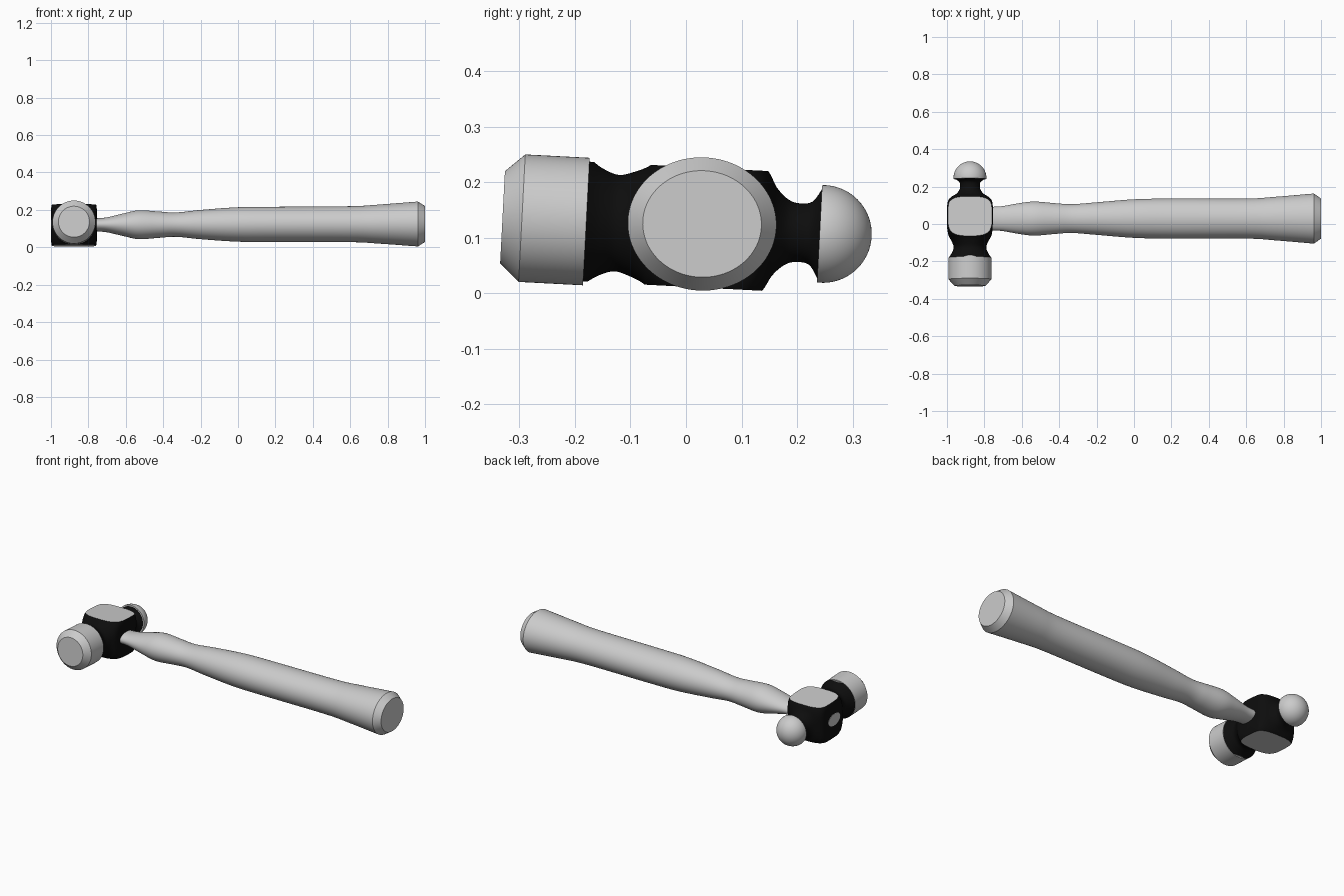
import bpy, bmesh, math
from mathutils import Matrix, Vector

if "Cube" in bpy.data.objects:
    bpy.data.objects.remove(bpy.data.objects["Cube"])


def material(name, rgb):
    m = bpy.data.materials.new(name)
    m.diffuse_color = (*rgb, 1.0)
    m.use_nodes = True
    m.node_tree.nodes["Principled BSDF"].inputs["Base Color"].default_value = m.diffuse_color
    return m


STEEL = material("bare steel grey", (0.6, 0.6, 0.6))
WOOD = material("pale grey handle", (0.6, 0.6, 0.6))
BLACK = material("black forged finish", (0.004, 0.004, 0.004))


def smooth_rows(rows, steps=6):
    """Catmull-Rom interpolation through section rows."""
    out = []
    for i in range(len(rows) - 1):
        p0, p1, p2 = rows[max(i - 1, 0)], rows[i], rows[i + 1]
        p3 = rows[min(i + 2, len(rows) - 1)]
        for s in range(steps):
            t = s / steps
            out.append(tuple(
                0.5 * (2 * b + (c - a) * t + (2 * a - 5 * b + 4 * c - d) * t * t
                       + (3 * b - a - 3 * c + d) * t ** 3)
                for a, b, c, d in zip(p0, p1, p2, p3)))
    out.append(tuple(rows[-1]))
    return out


def loft(rows, along_x=False, segs=96):
    """Rows are (position, half width, half height, superellipse power)."""
    bm = bmesh.new()
    rings = []
    for t, w, h, n in rows:
        ring = []
        for k in range(segs):
            a = 2 * math.pi * k / segs
            c, s = math.cos(a), math.sin(a)
            r = (abs(c / w) ** n + abs(s / h) ** n) ** (-1 / n)
            ring.append(bm.verts.new((t, r * c, r * s) if along_x else (r * c, t, r * s)))
        rings.append(ring)
    for r0, r1 in zip(rings, rings[1:]):
        for k in range(segs):
            j = (k + 1) % segs
            bm.faces.new((r0[k], r0[j], r1[j], r1[k]))
    bm.faces.new(rings[0])
    bm.faces.new(rings[-1])
    return bm


def finish(bm, name, mats, matrix):
    bmesh.ops.recalc_face_normals(bm, faces=bm.faces[:])
    bm.transform(matrix)
    me = bpy.data.meshes.new(name)
    bm.to_mesh(me)
    bm.free()
    ob = bpy.data.objects.new(name, me)
    bpy.context.collection.objects.link(ob)
    for m in mats:
        me.materials.append(m)
    bpy.ops.object.select_all(action='DESELECT')
    ob.select_set(True)
    bpy.context.view_layer.objects.active = ob
    bpy.ops.object.shade_smooth_by_angle(angle=math.radians(30))
    return ob


TILT = Matrix.Rotation(math.radians(-3), 4, 'X')
HEAD = Matrix.Translation((-0.877, 0, 0.1195)) @ TILT

# striking face: chamfered steel cylinder
finish(loft([(-0.331, 0.083, 0.083, 2), (-0.296, 0.115, 0.115, 2),
             (-0.18, 0.115, 0.115, 2)]), "striking_face", [STEEL], HEAD)

# black head body: round necks swelling into a squared block
body = loft(smooth_rows([
    (-0.180, 0.114, 0.114, 2), (-0.155, 0.097, 0.097, 2), (-0.125, 0.087, 0.087, 2),
    (-0.095, 0.097, 0.095, 2.3), (-0.075, 0.108, 0.104, 3), (-0.062, 0.114, 0.113, 4),
    (-0.040, 0.119, 0.121, 6), (0.0, 0.122, 0.129, 8), (0.040, 0.1225, 0.130, 8),
    (0.100, 0.1215, 0.127, 7), (0.128, 0.114, 0.119, 5), (0.145, 0.098, 0.105, 3.5),
    (0.160, 0.075, 0.079, 2.6), (0.180, 0.058, 0.060, 2), (0.200, 0.053, 0.053, 2),
    (0.225, 0.057, 0.057, 2), (0.242, 0.082, 0.082, 2)]))

# ground steel flats on the top and bottom of the block
for side in (1, -1):
    bmesh.ops.bisect_plane(body, geom=body.verts[:] + body.edges[:] + body.faces[:],
                           plane_co=Vector((0, 0, side * 0.108)),
                           plane_no=Vector((0, 0, side)), clear_outer=True)
    rim = [e for e in body.edges if e.is_boundary]
    for f in bmesh.ops.holes_fill(body, edges=rim, sides=0)["faces"]:
        f.material_index = 1
finish(body, "head_body", [BLACK, STEEL], HEAD)

# ball peen: half ball with a short straight rim
ball = [(0.241, 0.0875, 0.0875, 2)]
for i in range(24):
    a = math.radians(88 * i / 23)
    ball.append((0.247 + 0.088 * math.sin(a), 0.088 * math.cos(a), 0.088 * math.cos(a), 2))
finish(loft(ball), "ball_peen", [STEEL], HEAD)

# oval handle running through the head, flush at the far side
grip = smooth_rows([
    (-0.755, 0.063, 0.035, 2), (-0.70, 0.067, 0.040, 2), (-0.61, 0.083, 0.061, 2),
    (-0.53, 0.091, 0.077, 2), (-0.42, 0.082, 0.070, 2), (-0.33, 0.077, 0.065, 2),
    (-0.20, 0.087, 0.078, 2), (0.0, 0.103, 0.092, 2), (0.20, 0.107, 0.094, 2),
    (0.60, 0.107, 0.096, 2), (0.75, 0.116, 0.104, 2), (0.962, 0.134, 0.120, 2)])
handle = loft([(-1.001, 0.056, 0.035, 2)] + grip + [(1.0, 0.107, 0.096, 2)], along_x=True)
finish(handle, "handle", [WOOD],
       Matrix.Translation((0, 0.029, 0.122)) @ Matrix.Rotation(math.radians(-0.15), 4, 'Y') @ TILT)
